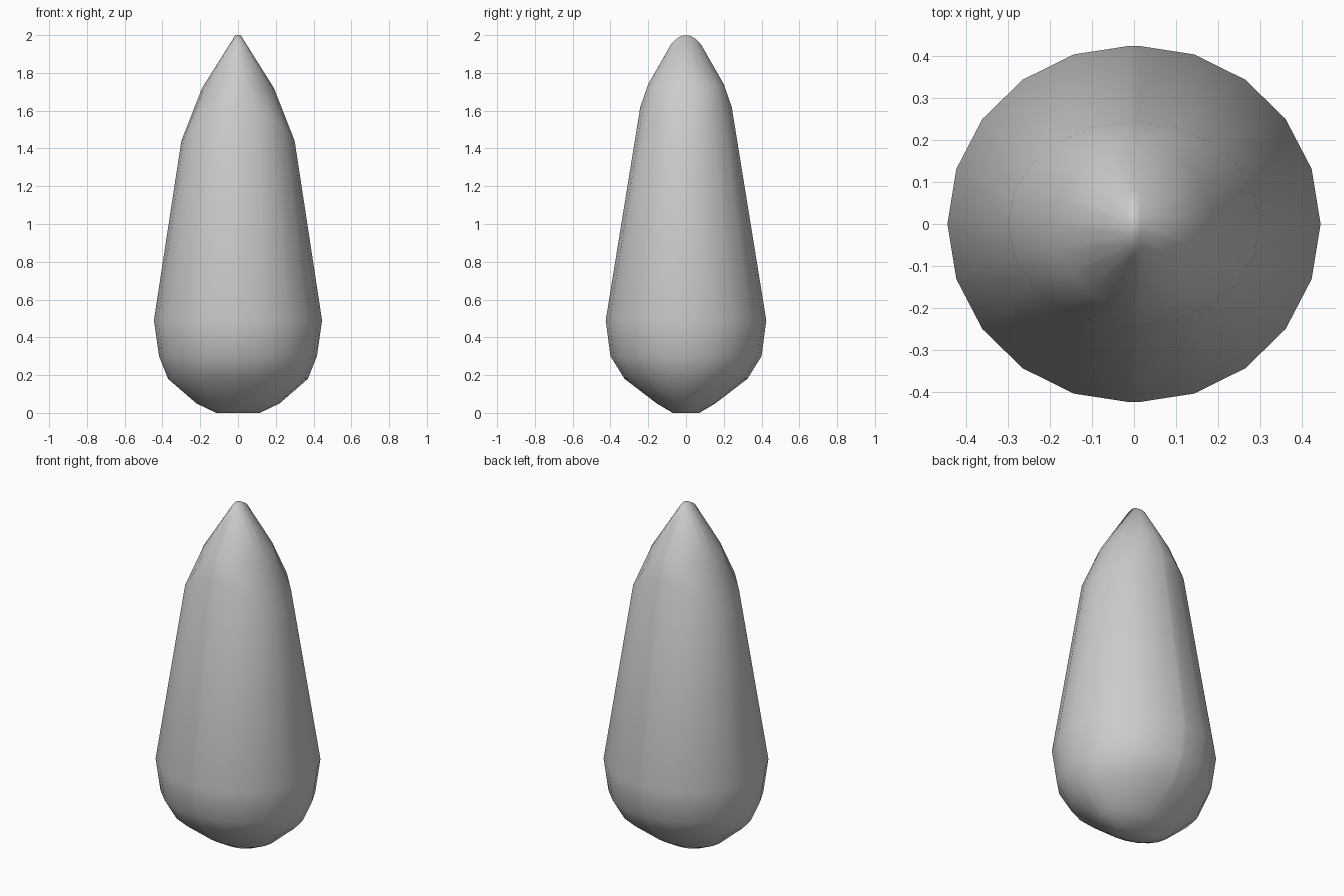
import bpy, bmesh, math

if "Cube" in bpy.data.objects:
    bpy.data.objects.remove(bpy.data.objects["Cube"])

OFF = 0.01   # half width of the narrow strip along the middle
N = 10       # segments per half ring

# Rings: half width x, half depth y, z at the sides, z at front/back, pointedness
RINGS = [
    (0.115, 0.07, 0.00, 0.00, 1.1),
    (0.22, 0.155, 0.05, 0.05, 1.1),
    (0.37, 0.325, 0.18, 0.18, 1.05),
    (0.418, 0.40, 0.30, 0.30, 1.0),
    (0.445, 0.425, 0.49, 0.49, 1.0),
    (0.30, 0.242, 1.44, 1.62, 1.0),
    (0.19, 0.20, 1.72, 1.74, 1.15),
    (0.014, 0.08, 2.00, 1.95, 1.0),
]


def half_ring(bm, ring, side):
    a, b, z_side, z_front, e = ring
    verts = []
    for i in range(N + 1):
        t = -math.pi / 2 + math.pi * i / N
        c, s = max(0.0, math.cos(t)), math.sin(t)
        off = min(OFF, a * 0.8)
        x = off + (a - off) * c ** e
        z = z_side + (z_front - z_side) * s * s
        verts.append(bm.verts.new((side * x, b * s, z)))
    return verts


bm = bmesh.new()
loops = []
for ring in RINGS:
    right = half_ring(bm, ring, 1)
    left = half_ring(bm, ring, -1)
    loops.append((right, left))

# Side walls
for (r0, l0), (r1, l1) in zip(loops, loops[1:]):
    c0, c1 = r0 + l0[::-1], r1 + l1[::-1]
    for i in range(len(c0)):
        j = (i + 1) % len(c0)
        bm.faces.new((c0[i], c0[j], c1[j], c1[i]))

# Flat base and ridge on top, filled as rows of quads
for right, left in (loops[0], loops[-1]):
    for i in range(N):
        bm.faces.new((left[i], right[i], right[i + 1], left[i + 1]))

bmesh.ops.recalc_face_normals(bm, faces=bm.faces[:])
for f in bm.faces:
    f.smooth = True
mesh = bpy.data.meshes.new("tapered_bulb")
bm.to_mesh(mesh)
bm.free()
obj = bpy.data.objects.new("tapered_bulb", mesh)
bpy.context.collection.objects.link(obj)
